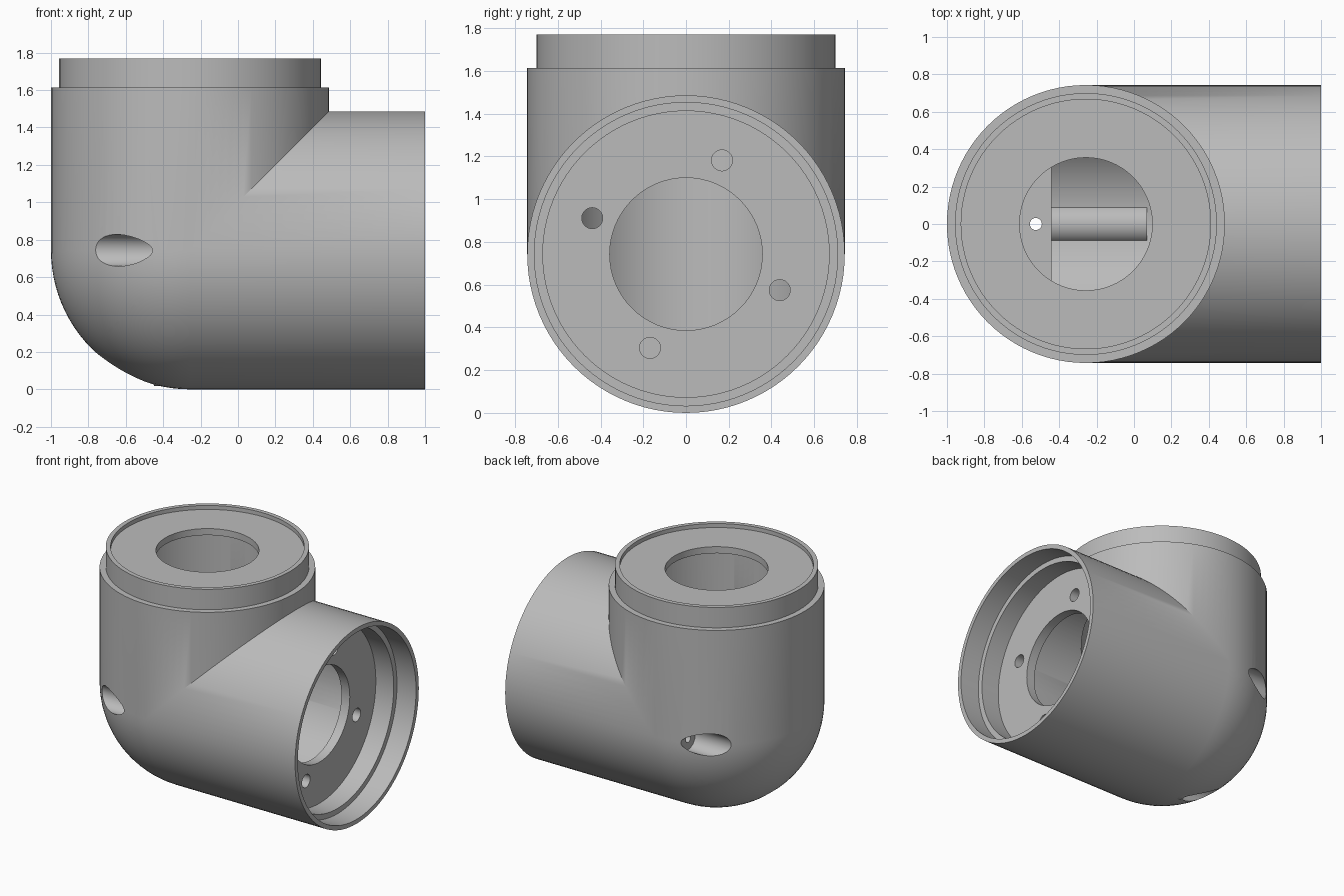
import bpy, bmesh, math
from mathutils import Matrix, Vector

cube = bpy.data.objects.get("Cube")
if cube:
    bpy.data.objects.remove(cube, do_unlink=True)

R = 0.743                            # outer tube radius
CENTRE = Vector((R - 1, 0, R))       # where the two tube axes cross
SEGS = 96

grey = bpy.data.materials.new("cast_grey")
grey.use_nodes = True
grey.diffuse_color = (0.5, 0.5, 0.5, 1)
grey.node_tree.nodes["Principled BSDF"].inputs["Base Color"].default_value = (0.5, 0.5, 0.5, 1)


def make_object(name, bm):
    mesh = bpy.data.meshes.new(name)
    bm.to_mesh(mesh)
    bm.free()
    mesh.materials.append(grey)
    obj = bpy.data.objects.new(name, mesh)
    bpy.context.collection.objects.link(obj)
    return obj


def half_elbow(bm, mouth):
    """Revolve a round-ended tube and keep its side of the mitre plane."""
    rings = 24
    profile = [(R * math.sin(a), -R * math.cos(a))
               for a in (math.pi / 2 * i / rings for i in range(rings + 1))] + mouth
    verts = [bm.verts.new((r, 0, h)) for r, h in profile]
    edges = [bm.edges.new(pair) for pair in zip(verts, verts[1:])]
    bmesh.ops.spin(bm, geom=verts + edges, cent=(0, 0, 0), axis=(0, 0, 1),
                   angle=math.tau, steps=SEGS)
    bmesh.ops.remove_doubles(bm, verts=bm.verts[:], dist=0.0002)
    bmesh.ops.bisect_plane(bm, geom=bm.verts[:] + bm.edges[:] + bm.faces[:], dist=0.00001,
                           plane_co=(0, 0, 0), plane_no=(1, 0, -1), clear_outer=True)


def rod(name, axis, start, end, radius, a, b, segs=32):
    """Cylinder along x (a, b = y, z) or along z (a, b = x, y)."""
    mid = (start + end) / 2
    if axis == "x":
        place = Matrix.Translation((mid, a, b)) @ Matrix.Rotation(math.pi / 2, 4, "Y")
    else:
        place = Matrix.Translation((a, b, mid))
    bm = bmesh.new()
    bmesh.ops.create_cone(bm, cap_ends=True, segments=segs, radius1=radius, radius2=radius,
                          depth=end - start, matrix=place)
    return make_object(name, bm)


def smooth(obj):
    bpy.ops.object.select_all(action="DESELECT")
    obj.select_set(True)
    bpy.context.view_layer.objects.active = obj
    bpy.ops.object.shade_smooth_by_angle(angle=math.radians(30))


# Side tube with a stepped socket, turned to point along +x
body = bmesh.new()
half_elbow(body, [(R, 1.257), (0.71, 1.257), (0.71, 1.097),
                  (0.67, 1.097), (0.67, 0.947), (0, 0.947)])
for v in body.verts:
    v.co = Vector((v.co.z, v.co.y, v.co.x))
side_mesh = bpy.data.meshes.new("side_tube")
body.to_mesh(side_mesh)
body.free()

# Upright tube with a narrower collar, welded to the side tube at the mitre
body = bmesh.new()
half_elbow(body, [(R, 0.872), (0.70, 0.872), (0.70, 1.027),
                  (0.667, 1.027), (0.667, 0.997), (0, 0.997)])
body.from_mesh(side_mesh)
bpy.data.meshes.remove(side_mesh)
bmesh.ops.remove_doubles(body, verts=body.verts[:], dist=0.0005)
bmesh.ops.recalc_face_normals(body, faces=body.faces[:])
bmesh.ops.translate(body, verts=body.verts[:], vec=CENTRE)
housing = make_object("elbow_housing", body)

# Hollow inside and the two round openings
cutters = [
    rod("upright_cavity", "z", 0.36, 1.69, 0.57, CENTRE.x, 0, SEGS),
    rod("side_cavity", "x", -0.44, 0.62, 0.565, 0, R, SEGS),
    rod("top_bore", "z", 1.5, 1.9, 0.355, CENTRE.x, 0, 64),
    rod("side_bore", "x", 0.5, 0.9, 0.357, 0, R, 64),
]
# Four screw holes around the side opening
for i in range(4):
    a = math.radians(69 + 90 * i)
    cutters.append(rod("flange_hole", "x", 0.55, 0.8, 0.049,
                       0.47 * math.cos(a), R + 0.47 * math.sin(a)))
# Screw pockets running in from the rounded heel, with pilot holes
for y, z in ((-0.63, R), (0.63, R), (0, R - 0.63)):
    cutters.append(rod("screw_pocket", "x", -1.2, -0.46, 0.085, y, z, 40))
    cutters.append(rod("pilot_hole", "x", -0.5, -0.25, 0.03, y, z, 20))
cutters.append(rod("drain_hole", "z", 0.12, 0.5, 0.032, -0.525, 0, 24))

bpy.context.view_layer.objects.active = housing
for cutter in cutters:
    cutter.hide_render = True
    mod = housing.modifiers.new("cut", "BOOLEAN")
    mod.operation = "DIFFERENCE"
    mod.solver = "EXACT"
    mod.object = cutter
    bpy.ops.object.modifier_apply(modifier=mod.name)
    bpy.data.objects.remove(cutter, do_unlink=True)
smooth(housing)

# Rounded rib along the cavity floor
smooth(rod("floor_rib", "x", -0.45, 0.07, 0.108, 0, 0.125, 40))
